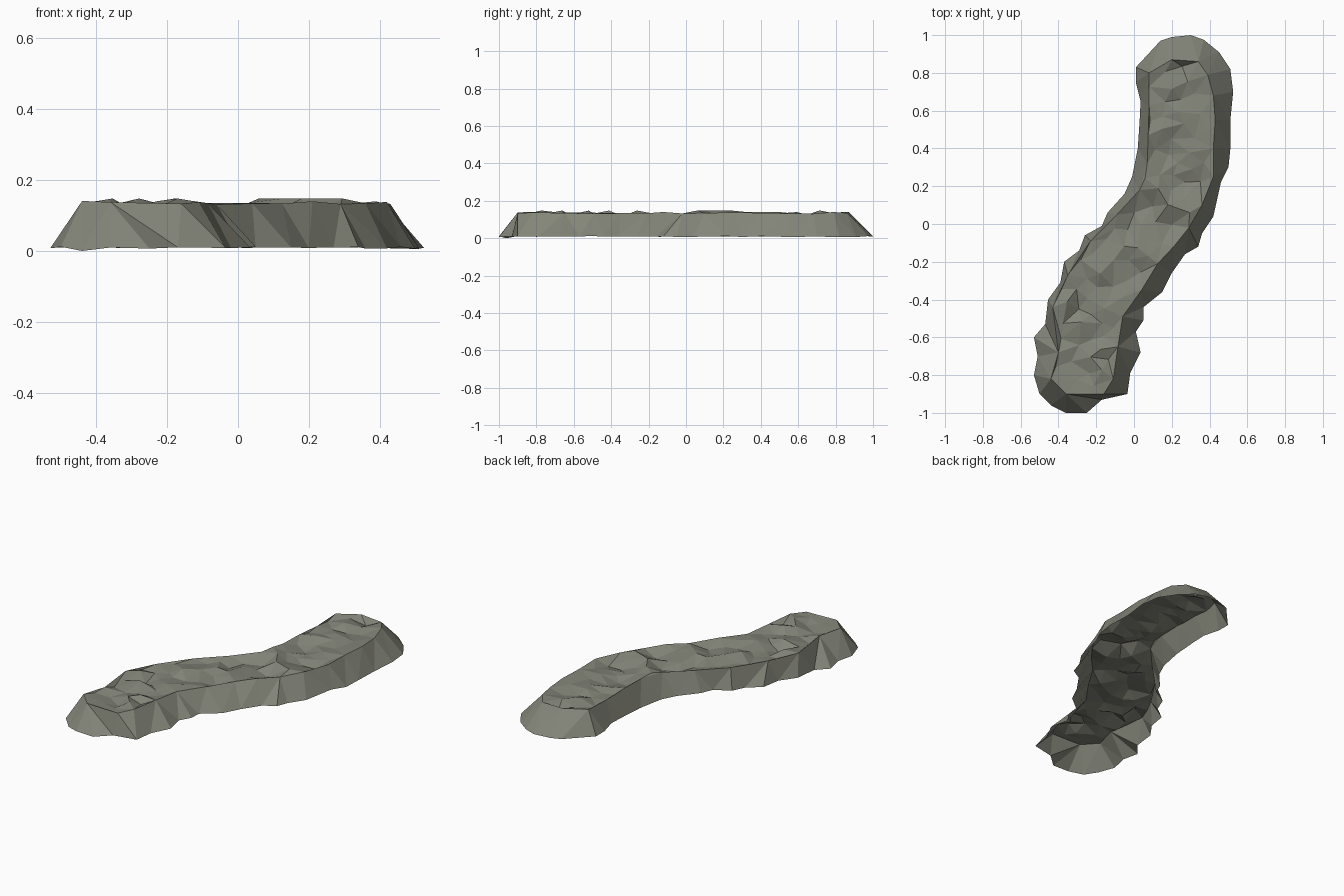
import bpy, bmesh, random
from mathutils import Vector, noise
from mathutils.geometry import delaunay_2d_cdt

if "Cube" in bpy.data.objects:
    bpy.data.objects.remove(bpy.data.objects["Cube"])

random.seed(7)

# Ground outline of the ridge, clockwise from the front tip
outline = [Vector(p) for p in (
    (-.36, -1), (-.44, -.96), (-.50, -.90), (-.53, -.80), (-.51, -.70), (-.53, -.60),
    (-.47, -.53), (-.455, -.40), (-.39, -.31), (-.37, -.20), (-.29, -.14), (-.26, -.06),
    (-.17, -.01), (-.14, .06), (-.05, .16), (-.01, .25), (.02, .40), (.03, .55),
    (.035, .65), (.01, .75), (.01, .83), (.14, .97), (.20, .99), (.30, 1), (.37, .975),
    (.45, .91), (.51, .82), (.525, .70), (.51, .55), (.51, .40), (.50, .30), (.46, .22),
    (.42, .04), (.36, -.05), (.34, -.12), (.27, -.16), (.20, -.26), (.15, -.36),
    (.05, -.44), (.05, -.51), (.01, -.57), (.035, -.68), (-.02, -.79), (-.035, -.90),
    (-.17, -.93), (-.25, -1))]

# Rim where the steep sides meet the top
rim = [Vector(p) for p in (
    (-.36, -.90), (-.44, -.82), (-.40, -.68), (-.43, -.44), (-.35, -.27), (-.23, -.09),
    (-.09, .05), (.03, .18), (.07, .32), (.075, .47), (.08, .63), (.08, .80), (.20, .87),
    (.34, .86), (.39, .79), (.42, .68), (.43, .55), (.42, .40), (.42, .25), (.36, .10),
    (.29, -.02), (.21, -.12), (.125, -.21), (.04, -.35), (-.06, -.49), (-.085, -.65),
    (-.11, -.82), (-.16, -.90))]


def inside(p, loop):
    hit = False
    for a, b in zip(loop, loop[1:] + loop[:1]):
        if (a.y > p.y) != (b.y > p.y) and p.x < a.x + (p.y - a.y) * (b.x - a.x) / (b.y - a.y):
            hit = not hit
    return hit


# Scattered points for the uneven top
inner = []
for _ in range(4000):
    p = Vector((random.uniform(-.5, .5), random.uniform(-.95, .95)))
    if inside(p, rim) and min((p - q).length for q in inner + rim) > .065:
        inner.append(p)

# Heights: flat foot, level rim, bumpy top
heights = [random.uniform(.006, .012) for _ in outline]
heights[1] = 0
heights += [random.uniform(.128, .142) for _ in rim]
heights += [random.choice((.10, .115, .12, .125, .13, .135, .14, .148)) for _ in inner]

# Triangulate everything in plan, keeping both loops as edges
n, m = len(outline), len(rim)
edges = [(n + i, n + (i + 1) % m) for i in range(m)]
edges += [(i, (i + 1) % n) for i in range(n)]
verts, _, faces, orig, _, _ = delaunay_2d_cdt(outline + rim + inner, edges, [], 1, 1e-5)

bm = bmesh.new()
bv = [bm.verts.new((v.x, v.y, heights[o[0]] if o else .13)) for v, o in zip(verts, orig)]
for f in faces:
    bm.faces.new([bv[i] for i in f])
bm.normal_update()
for f in bm.faces:
    if f.normal.z < 0:
        f.normal_flip()

mesh = bpy.data.meshes.new("rock_ridge")
bm.to_mesh(mesh)
bm.free()
ridge = bpy.data.objects.new("rock_ridge", mesh)
bpy.context.collection.objects.link(ridge)

# Grey-green stone
stone = bpy.data.materials.new("grey stone")
stone.diffuse_color = (.23, .235, .19, 1)
stone.use_nodes = True
stone.node_tree.nodes["Principled BSDF"].inputs["Base Color"].default_value = stone.diffuse_color
mesh.materials.append(stone)
